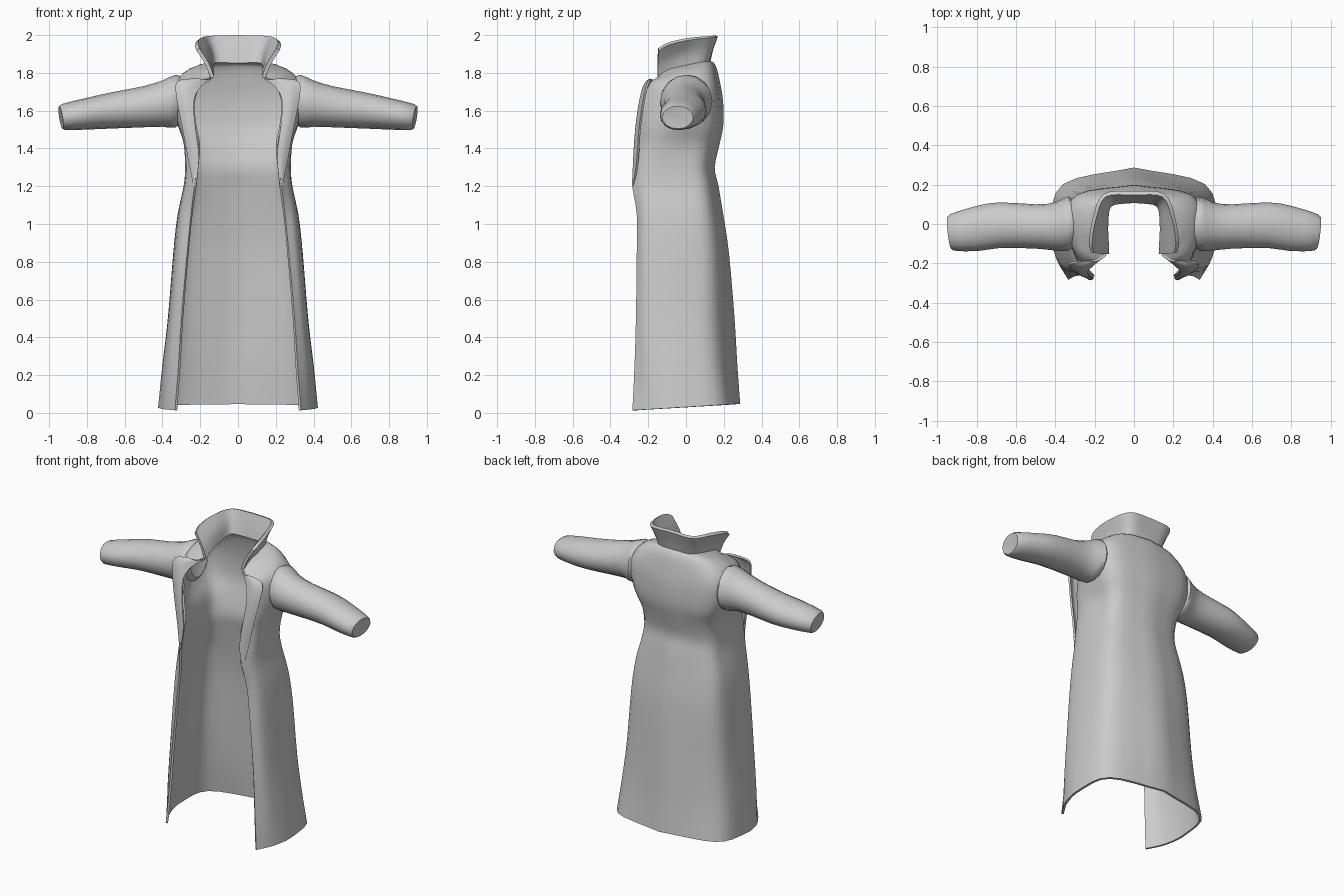
import bpy
import bmesh
import math
from mathutils import Vector

default_cube = bpy.data.objects.get("Cube")
if default_cube:
    bpy.data.objects.remove(default_cube, do_unlink=True)

# Single cloth colour
cloth = bpy.data.materials.new("grey_cloth")
cloth.use_nodes = True
grey = (0.6, 0.6, 0.6, 1.0)
cloth.diffuse_color = grey
shader = cloth.node_tree.nodes["Principled BSDF"]
shader.inputs["Base Color"].default_value = grey
shader.inputs["Roughness"].default_value = 0.8


def spline(points, steps):
    """Smooth path through the points, straight at both ends."""
    pts = [Vector(p) for p in points]
    pts = [pts[0] * 2 - pts[1]] + pts + [pts[-1] * 2 - pts[-2]]
    path = []
    for a, b, c, d in zip(pts, pts[1:], pts[2:], pts[3:]):
        for i in range(steps):
            t = i / steps
            path.append(b + (c - a) * t / 2
                        + (a * 2 - b * 5 + c * 4 - d) * t * t / 2
                        + (b * 3 - a - c * 3 + d) * t ** 3 / 2)
    path.append(pts[-2])
    return path


def smooth_grid(rows, across, along):
    """Refine a coarse grid of points in both directions."""
    fine = [spline(row, across) for row in rows]
    columns = [spline(column, along) for column in zip(*fine)]
    return list(zip(*columns))


def loft(name, rows, closed=False, thickness=0.0):
    """Skin rows of points, mirror to the other side and give thickness."""
    bm = bmesh.new()
    grid = [[bm.verts.new(p) for p in row] for row in rows]
    for low, high in zip(grid, grid[1:]):
        count = len(low)
        for i in range(count if closed else count - 1):
            j = (i + 1) % count
            bm.faces.new((low[i], low[j], high[j], high[i]))
    if closed:
        bm.faces.new(grid[-1])
    mesh = bpy.data.meshes.new(name)
    bm.to_mesh(mesh)
    bm.free()
    obj = bpy.data.objects.new(name, mesh)
    bpy.context.collection.objects.link(obj)
    mesh.materials.append(cloth)
    mirror = obj.modifiers.new("mirror", "MIRROR")
    mirror.merge_threshold = 0.002
    if thickness:
        shell = obj.modifiers.new("cloth_thickness", "SOLIDIFY")
        shell.thickness = thickness
        shell.offset = 0
    bpy.ops.object.select_all(action="DESELECT")
    obj.select_set(True)
    bpy.context.view_layer.objects.active = obj
    bpy.ops.object.convert(target="MESH")
    bpy.ops.object.shade_smooth_by_angle(angle=math.radians(50))


# Coat body: height, back y, then back corner, side, front corner, front edge
body_profile = [
    (.03, .28, .355, .198, .415, -.01, .392, -.165, .328, -.28),
    (.25, .265, .33, .175, .392, 0, .372, -.185, .31, -.268),
    (.5, .25, .305, .16, .362, 0, .348, -.195, .295, -.26),
    (.85, .22, .28, .15, .333, 0, .32, -.2, .265, -.255),
    (1.05, .19, .26, .13, .31, 0, .3, -.2, .245, -.255),
    (1.2, .165, .23, .11, .275, -.01, .275, -.2, .225, -.28),
    (1.3, .145, .22, .1, .265, -.02, .268, -.2, .215, -.275),
    (1.42, .17, .23, .12, .27, -.02, .275, -.18, .205, -.265),
    (1.52, .19, .26, .145, .31, 0, .29, -.17, .225, -.255),
    (1.64, .19, .285, .145, .345, 0, .29, -.16, .235, -.23),
    (1.74, .175, .275, .135, .33, 0, .28, -.14, .2, -.19),
    (1.805, .15, .2, .115, .265, 0, .22, -.1, .142, -.145),
    (1.835, .118, .125, .095, .145, 0, .142, -.07, .13, -.125),
]
body_rows = []
for z, back, *rest in body_profile:
    outline = [(0, back)] + list(zip(rest[::2], rest[1::2]))
    # Hem and neckline dip toward the front
    slope = 0.06 if z < 0.1 else 0.22 if z > 1.8 else 0
    body_rows.append([(x, y, z + slope * y) for x, y in outline])
loft("coat_body", smooth_grid(body_rows, 4, 3), thickness=0.014)

# Sleeves: x, top, bottom, front, back of each ring
sleeve_profile = [
    (.285, 1.77, 1.56, -.09, .09),
    (.33, 1.79, 1.51, -.135, .14),
    (.4, 1.76, 1.515, -.135, .11),
    (.5, 1.73, 1.512, -.125, .1),
    (.68, 1.695, 1.505, -.122, .11),
    (.8, 1.668, 1.5, -.138, .092),
    (.925, 1.635, 1.497, -.135, .05),
    (.937, 1.615, 1.515, -.115, .03),
]
SIDES = 16
sleeve_rows = []
for x, top, bottom, front, back in sleeve_profile:
    ring = []
    lean = 0.012 * (x > 0.9)               # slanted cuff
    for k in range(SIDES):
        angle = math.tau * k / SIDES
        c, s = math.cos(angle), math.sin(angle)
        ring.append((x + lean * (c + s) / 1.4,
                     (front + back) / 2 + c * (back - front) / 2,
                     (top + bottom) / 2 + s * (top - bottom) / 2))
    sleeve_rows.append(ring)
sleeve_columns = [spline(column, 2) for column in zip(*sleeve_rows)]
loft("sleeves", list(zip(*sleeve_columns)), closed=True)

# Standing collar, flaring upward, from centre back to front tip
collar_rows = [
    [(0, .117, 1.85), (.12, .097, 1.85), (.14, 0, 1.83),
     (.138, -.08, 1.81), (.135, -.15, 1.775)],
    [(0, .133, 1.92), (.13, .118, 1.915), (.158, 0, 1.905),
     (.165, -.09, 1.88), (.165, -.15, 1.85)],
    [(0, .158, 1.997), (.15, .145, 1.992), (.203, .02, 1.98),
     (.22, -.09, 1.955), (.212, -.145, 1.925)],
]
loft("collar", smooth_grid(collar_rows, 4, 3), thickness=0.02)

# Lapels folded back along the front edges: fold then outer edge
lapel_profile = [
    ((.142, -.155, 1.765), (.235, -.185, 1.765)),
    ((.195, -.195, 1.73), (.322, -.2, 1.75)),
    ((.235, -.236, 1.65), (.322, -.222, 1.66)),
    ((.225, -.261, 1.5), (.29, -.245, 1.5)),
    ((.207, -.273, 1.35), (.262, -.255, 1.35)),
    ((.222, -.28, 1.2), (.232, -.275, 1.2)),
]
lapel_rows = []
for fold, edge in lapel_profile:
    fold, edge = Vector(fold), Vector(edge)
    bulge = Vector((0, -0.14, 0)) * (edge - fold).length
    lapel_rows.append([fold, (fold + edge) / 2 + bulge, edge])
loft("lapels", smooth_grid(lapel_rows, 3, 3), thickness=0.012)
